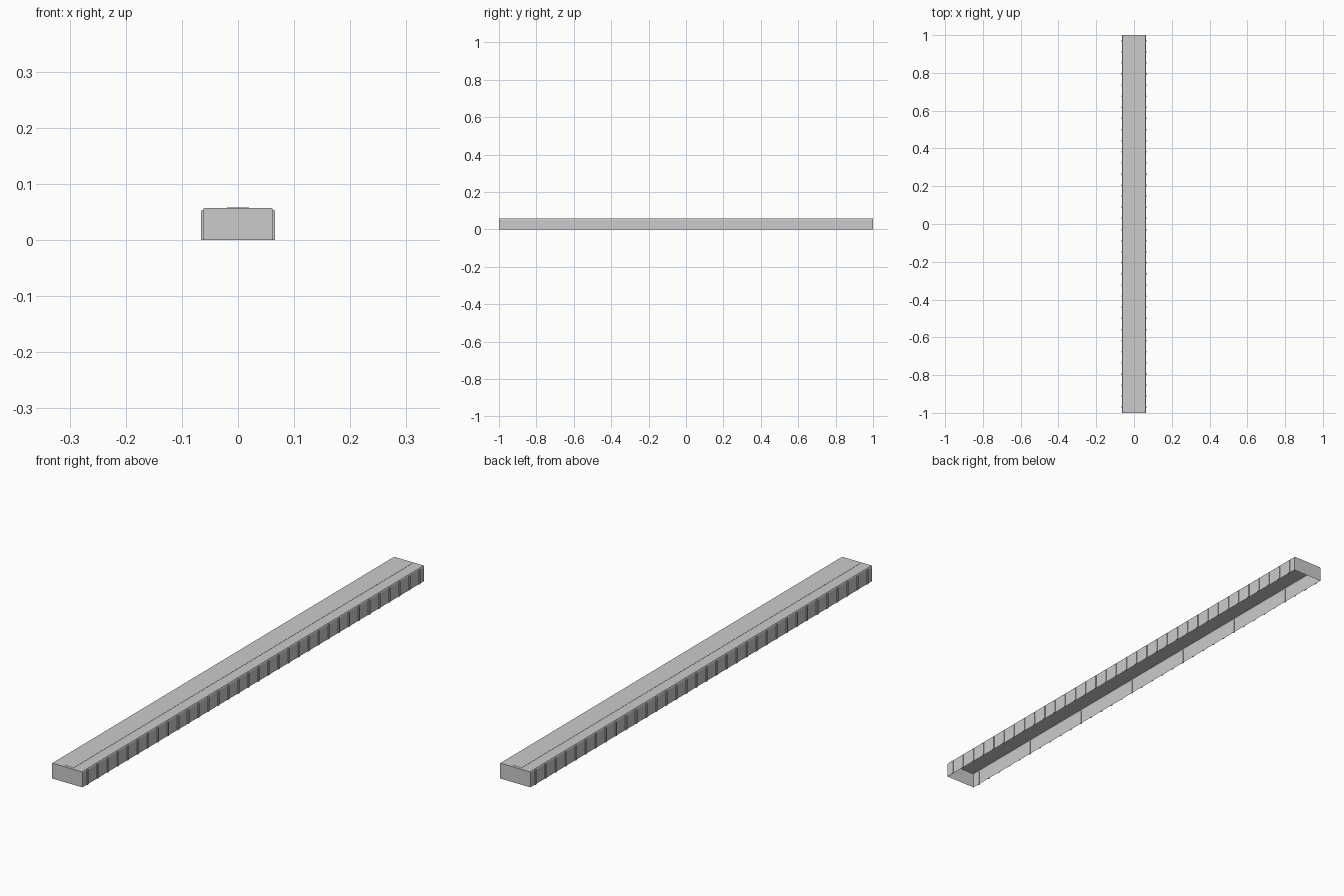
import bpy, bmesh
from mathutils import Matrix

cube = bpy.data.objects.get("Cube")
if cube:
    bpy.data.objects.remove(cube, do_unlink=True)

HALF_W, HEIGHT, CHAMFER = 0.0625, 0.057, 0.004
COUNT = 34
PITCH = 2 / COUNT

grey = bpy.data.materials.new("light grey")
grey.use_nodes = True
colour = (0.6, 0.6, 0.6, 1)
grey.diffuse_color = colour
grey.node_tree.nodes["Principled BSDF"].inputs["Base Color"].default_value = colour


def add_object(name, bm):
    bmesh.ops.recalc_face_normals(bm, faces=bm.faces)
    mesh = bpy.data.meshes.new(name)
    bm.to_mesh(mesh)
    bm.free()
    mesh.materials.append(grey)
    obj = bpy.data.objects.new(name, mesh)
    bpy.context.collection.objects.link(obj)
    return obj


def add_prism(bm, profile, y0, y1):
    """Extrude an x-z profile along y, with both ends closed."""
    start = [bm.verts.new((x, y0, z)) for x, z in profile]
    end = [bm.verts.new((x, y1, z)) for x, z in profile]
    bm.faces.new(start)
    bm.faces.new(end[::-1])
    for i in range(len(profile)):
        j = (i + 1) % len(profile)
        bm.faces.new((start[i], end[i], end[j], start[j]))


# Long hollow cover with chamfered top edges, open underneath
bm = bmesh.new()
side = [(HALF_W, 0), (HALF_W, HEIGHT - CHAMFER), (HALF_W - CHAMFER / 2, HEIGHT)]
add_prism(bm, side + [(-x, z) for x, z in side[::-1]], -1, 1)
bmesh.ops.recalc_face_normals(bm, faces=bm.faces)
bottom = [f for f in bm.faces if f.normal.z < -0.9]
bmesh.ops.delete(bm, geom=bottom, context='FACES_ONLY')
cover = add_object("cover", bm)

# Thin strip along the middle of the top
bm = bmesh.new()
bmesh.ops.create_cube(bm, size=1, matrix=Matrix.Translation((0, 0, HEIGHT))
                      @ Matrix.Diagonal((0.04, 1.98, 0.0015, 1)))
add_object("top_strip", bm)

# Upright ribs at even spacing on both long sides
bm = bmesh.new()
rib = [(HALF_W - 0.0005, 0), (0.0655, 0), (0.0655, 0.051),
       (0.0645, 0.0535), (HALF_W - 0.0005, 0.0535)]
for sign in (-1, 1):
    for i in range(COUNT):
        y = -1 + (i + 0.5) * PITCH
        add_prism(bm, [(sign * x, z) for x, z in rib], y - 0.004, y + 0.004)
add_object("side_ribs", bm)
